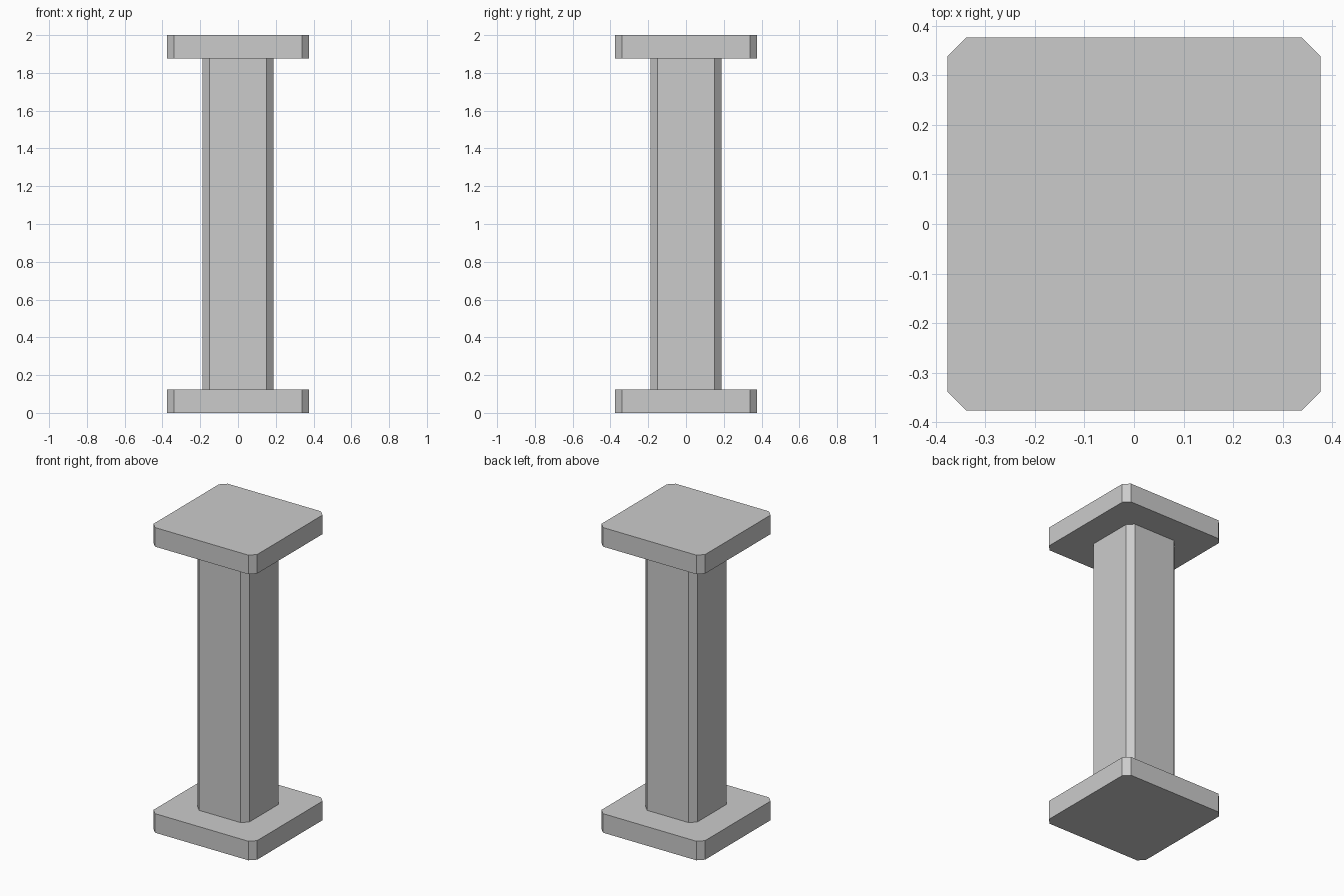
import bpy
import bmesh

if "Cube" in bpy.data.objects:
    bpy.data.objects.remove(bpy.data.objects["Cube"])


def chamfered_block(name, half, chamfer, z0, z1):
    """Square block with its four vertical corners cut at 45 degrees."""
    h, k = half, half - chamfer
    outline = [(k, -h), (h, -k), (h, k), (k, h),
               (-k, h), (-h, k), (-h, -k), (-k, -h)]
    bm = bmesh.new()
    base = bm.faces.new([bm.verts.new((x, y, z0)) for x, y in outline])
    top = bmesh.ops.extrude_face_region(bm, geom=[base], use_keep_orig=True)
    moved = [v for v in top["geom"] if isinstance(v, bmesh.types.BMVert)]
    bmesh.ops.translate(bm, verts=moved, vec=(0, 0, z1 - z0))
    bmesh.ops.recalc_face_normals(bm, faces=bm.faces)
    mesh = bpy.data.meshes.new(name)
    bm.to_mesh(mesh)
    bm.free()
    obj = bpy.data.objects.new(name, mesh)
    bpy.context.collection.objects.link(obj)
    return obj


CHAMFER = 0.0375
PLATE = 0.125

# Foot plate, shaft and cap plate
chamfered_block("base_plate", 0.376, CHAMFER, 0, PLATE)
chamfered_block("shaft", 0.188, CHAMFER, PLATE, 2 - PLATE)
chamfered_block("cap_plate", 0.376, CHAMFER, 2 - PLATE, 2)
